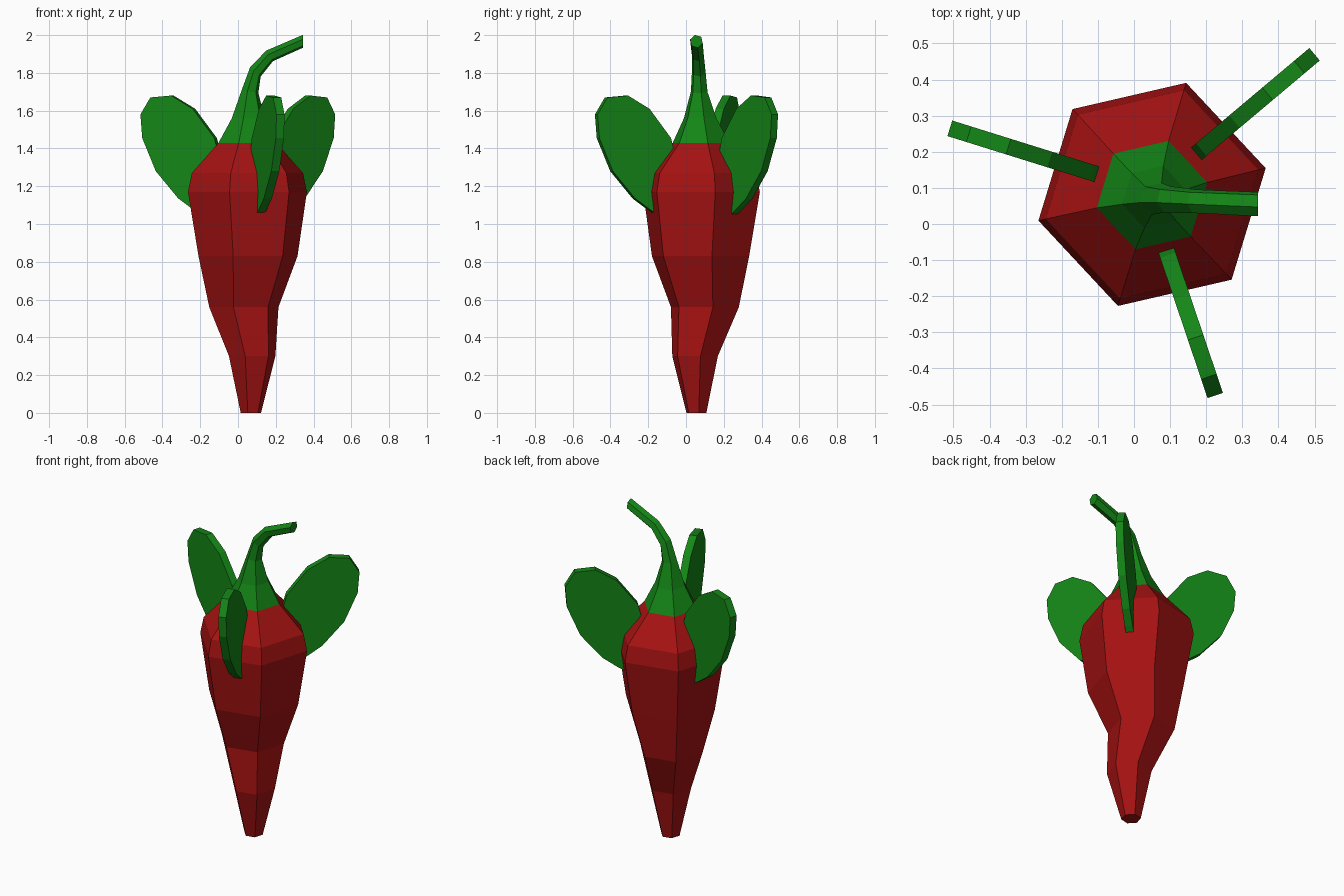
import bpy, bmesh, math
from mathutils import Vector

if "Cube" in bpy.data.objects:
    bpy.data.objects.remove(bpy.data.objects["Cube"])


def material(name, rgb):
    m = bpy.data.materials.new(name)
    m.diffuse_color = (*rgb, 1.0)
    m.use_nodes = True
    m.node_tree.nodes["Principled BSDF"].inputs["Base Color"].default_value = m.diffuse_color
    return m


RED = material("pepper red", (0.38, 0.006, 0.006))
GREEN = material("leaf green", (0.007, 0.24, 0.008))


def finish(bm, name, mat):
    bmesh.ops.recalc_face_normals(bm, faces=bm.faces)
    me = bpy.data.meshes.new(name)
    bm.to_mesh(me)
    bm.free()
    me.materials.append(mat)
    ob = bpy.data.objects.new(name, me)
    bpy.context.collection.objects.link(ob)
    return ob


def hex_tube(name, rings, mat):
    """Skin six-sided rings: (x, y, z, radius, tilt toward +x in degrees)."""
    bm = bmesh.new()
    loops = []
    for x, y, z, r, tilt in rings:
        t = math.radians(tilt)
        side = Vector((math.cos(t), 0, -math.sin(t)))
        loop = []
        for k in range(6):
            a = math.radians(13 + 60 * k)
            p = Vector((x, y, z)) + r * (math.cos(a) * side + Vector((0, math.sin(a), 0)))
            loop.append(bm.verts.new(p))
        loops.append(loop)
    for a, b in zip(loops, loops[1:]):
        for k in range(6):
            j = (k + 1) % 6
            bm.faces.new((a[k], a[j], b[j], b[k]))
    bm.faces.new(loops[0])
    bm.faces.new(loops[-1])
    return finish(bm, name, mat)


# Pepper body, slightly crooked taper
hex_tube("pepper_body", [
    (0.068, 0.055, 0.00, 0.055, 0),
    (0.075, 0.048, 0.30, 0.126, 0),
    (0.031, 0.100, 0.56, 0.188, 0),
    (0.053, 0.077, 0.83, 0.269, 0),
    (0.050, 0.082, 1.17, 0.323, 0),
    (0.050, 0.082, 1.27, 0.302, 0),
    (0.050, 0.080, 1.43, 0.157, 0),
], RED)

# Flared, bent stem
hex_tube("stem", [
    (0.050, 0.080, 1.43, 0.157, 0),
    (0.055, 0.075, 1.56, 0.090, 0),
    (0.063, 0.070, 1.70, 0.046, 8),
    (0.092, 0.068, 1.805, 0.038, 40),
    (0.167, 0.063, 1.890, 0.034, 57),
    (0.343, 0.055, 1.967, 0.035, 90),
], GREEN)

# Leaf outline: distance from the axis, height
LEAF = [(0.585, 1.58), (0.53, 1.67), (0.415, 1.68), (0.295, 1.61),
        (0.175, 1.455), (0.15, 1.36), (0.16, 1.20), (0.20, 1.06),
        (0.25, 1.05), (0.29, 1.075), (0.375, 1.135), (0.50, 1.28),
        (0.575, 1.455)]


def leaf(name, inner, outer, thick=0.045):
    """Upright plate; its outer end sits at 'outer' in plan."""
    inner, outer = Vector((*inner, 0)), Vector((*outer, 0))
    d = (outer - inner).normalized()
    n = Vector((-d.y, d.x, 0))
    bm = bmesh.new()
    face = bm.faces.new([
        bm.verts.new(outer + d * (u - 0.585) + Vector((0, 0, z)) - n * thick / 2)
        for u, z in LEAF])
    ext = bmesh.ops.extrude_face_region(bm, geom=[face], use_keep_orig=True)
    verts = [g for g in ext["geom"] if isinstance(g, bmesh.types.BMVert)]
    bmesh.ops.translate(bm, verts=verts, vec=n * thick)
    return finish(bm, name, GREEN)


# Three leaves around the shoulder
leaf("leaf_right", (0.185, 0.205), (0.50, 0.470))
leaf("leaf_left", (-0.11, 0.140), (-0.51, 0.265))
leaf("leaf_front", (0.09, -0.075), (0.225, -0.475))
